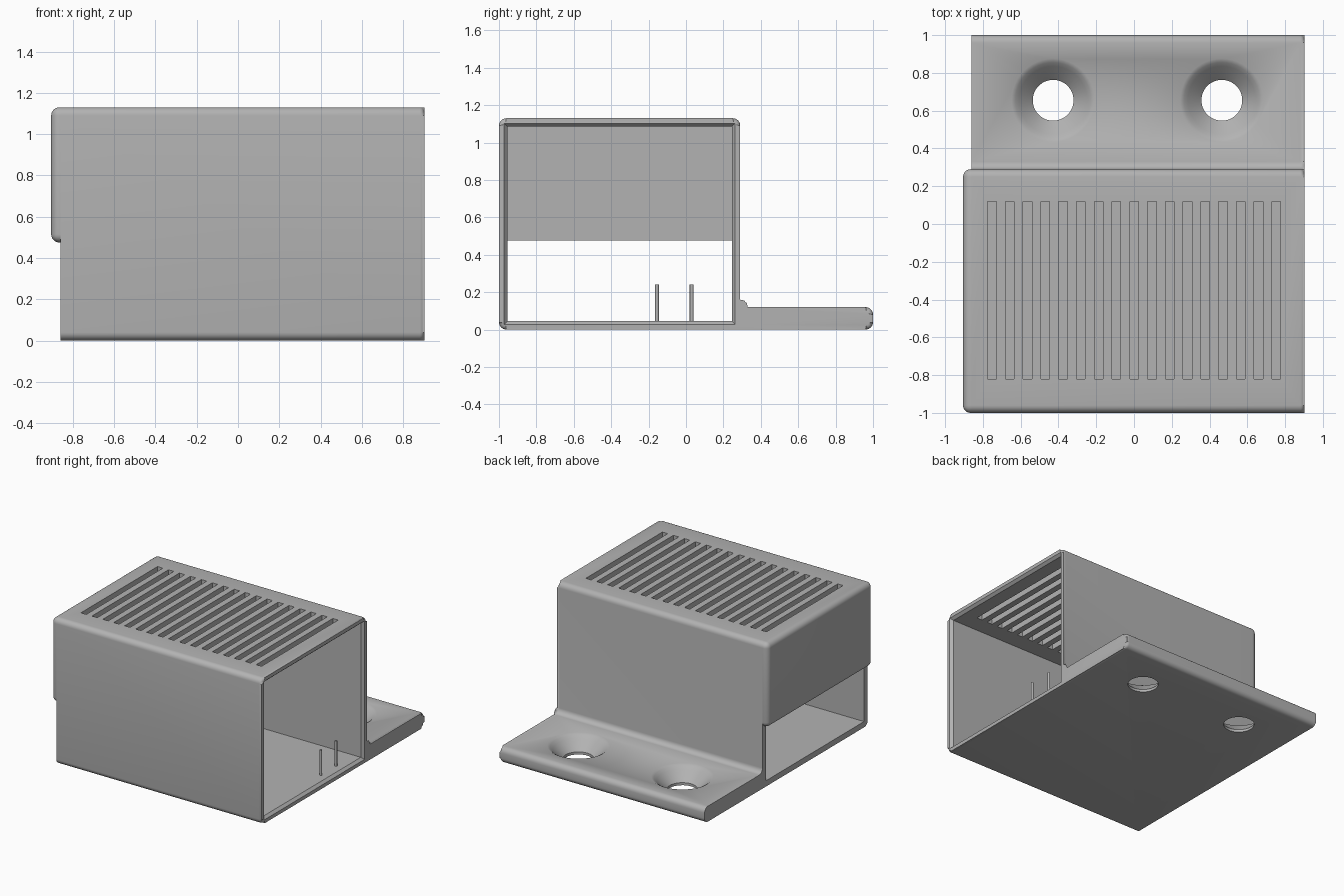
import bpy, bmesh, math
from mathutils import Vector

old = bpy.data.objects.get("Cube")
if old:
    bpy.data.objects.remove(old, do_unlink=True)

grey = bpy.data.materials.new("plain grey")
grey.use_nodes = True
colour = (0.45, 0.45, 0.45, 1)
grey.diffuse_color = colour
grey.node_tree.nodes["Principled BSDF"].inputs["Base Color"].default_value = colour

LEFT, RIGHT, WALL, HEIGHT = -0.86, 0.903, 0.045, 1.13
FRONT, REAR, BACK, FLANGE = -1.0, 0.29, 1.0, 0.12
RADIUS, RIM = 0.04, 0.022


def finish(name, bm):
    bmesh.ops.recalc_face_normals(bm, faces=bm.faces)
    mesh = bpy.data.meshes.new(name)
    bm.to_mesh(mesh)
    bm.free()
    mesh.materials.append(grey)
    obj = bpy.data.objects.new(name, mesh)
    bpy.context.collection.objects.link(obj)
    return obj


def add_box(bm, lo, hi):
    verts = bmesh.ops.create_cube(bm, size=1)["verts"]
    lo, hi = Vector(lo), Vector(hi)
    for v in verts:
        v.co = (lo + hi) / 2 + v.co * (hi - lo)


def loft(bm, loops):
    """Closed solid skinned through rings of equal length."""
    rings = [[bm.verts.new(p) for p in loop] for loop in loops]
    for a, b in zip(rings, rings[1:]):
        for i in range(len(a)):
            j = (i + 1) % len(a)
            bm.faces.new((a[i], a[j], b[j], b[i]))
    bm.faces.new(rings[0])
    bm.faces.new(rings[-1])


def rounded(points, r, steps=6):
    """Replace every right-angled corner of a polygon with an arc."""
    out = []
    for i, p in enumerate(points):
        p = Vector(p)
        a = (Vector(points[i - 1]) - p).normalized()
        b = (Vector(points[(i + 1) % len(points)]) - p).normalized()
        for k in range(steps + 1):
            t = math.pi / 2 * k / steps
            out.append(p + r * (a * (1 - math.sin(t)) + b * (1 - math.cos(t))))
    return out


def select(obj):
    bpy.ops.object.select_all(action="DESELECT")
    obj.select_set(True)
    bpy.context.view_layer.objects.active = obj


def cut(obj, cutter):
    cutter.hide_render = True
    mod = obj.modifiers.new("cut", "BOOLEAN")
    mod.operation, mod.solver, mod.object = "DIFFERENCE", "EXACT", cutter
    select(obj)
    bpy.ops.object.modifier_apply(modifier=mod.name)
    bpy.data.objects.remove(cutter, do_unlink=True)


# Housing and mounting flange, one rounded profile run along x
outline = rounded([(FRONT, 0), (BACK, 0), (BACK, FLANGE), (REAR, FLANGE),
                   (REAR, HEIGHT), (FRONT, HEIGHT)], RADIUS)
bm = bmesh.new()
loft(bm, [[(x, y, z) for y, z in outline] for x in (LEFT, RIGHT)])
rim = [e for e in bm.edges if all(v.co.x > RIGHT - 0.001 for v in e.verts)]
bmesh.ops.bevel(bm, geom=rim, offset=RIM, segments=4, profile=0.5, affect="EDGES")
base = [e for e in bm.edges if all(v.co.x < LEFT + 0.001 and v.co.z < 0.001 for v in e.verts)]
bmesh.ops.bevel(bm, geom=base, offset=0.035, segments=4, profile=0.5, affect="EDGES")
housing = finish("housing", bm)

# Hollow interior, flared at the open end
def opening(x, grow):
    y0, y1 = FRONT + WALL - grow, REAR - WALL + grow
    z0, z1 = WALL - grow, HEIGHT - WALL + grow
    return [(x, y0, z0), (x, y1, z0), (x, y1, z1), (x, y0, z1)]

bm = bmesh.new()
loft(bm, [opening(-1.2, 0), opening(RIGHT - 0.02, 0), opening(RIGHT + 0.005, 0.022)])
cut(housing, finish("interior_cutter", bm))

# Ventilation slots
bm = bmesh.new()
for i in range(17):
    x = -0.752 + i * 0.0941
    add_box(bm, (x - 0.023, -0.82, 1.0), (x + 0.023, 0.12, 1.2))
cut(housing, finish("slot_cutter", bm))

# Countersunk screw holes
bm = bmesh.new()
sink = [(0.108, -0.1), (0.108, 0.02), (0.18, 0.09), (0.2, 0.108), (0.222, 0.121), (0.222, 0.2)]
for cx in (-0.428, 0.465):
    loft(bm, [[(cx + r * math.cos(math.tau * k / 48), 0.655 + r * math.sin(math.tau * k / 48), z)
               for k in range(48)] for r, z in sink])
cut(housing, finish("screw_hole_cutter", bm))

# Half-height end wall
bm = bmesh.new()
add_box(bm, (-0.905, FRONT, 0.475), (LEFT, REAR, HEIGHT))
edges = [e for e in bm.edges if any(v.co.x < -0.9 for v in e.verts)]
bmesh.ops.bevel(bm, geom=edges, offset=RADIUS, segments=6, profile=0.5, affect="EDGES")
end_wall = finish("end_wall", bm)

# Two thin pins standing on the floor
pins = []
for name, y in (("front_pin", -0.155), ("rear_pin", 0.03)):
    bm = bmesh.new()
    loft(bm, [[(0.82 + 0.01 * math.cos(math.tau * k / 16), y + 0.01 * math.sin(math.tau * k / 16), z)
               for k in range(16)] for z in (0.04, 0.24)])
    pins.append(finish(name, bm))

for obj in [housing, end_wall] + pins:
    select(obj)
    bpy.ops.object.shade_smooth_by_angle(angle=math.radians(35))
